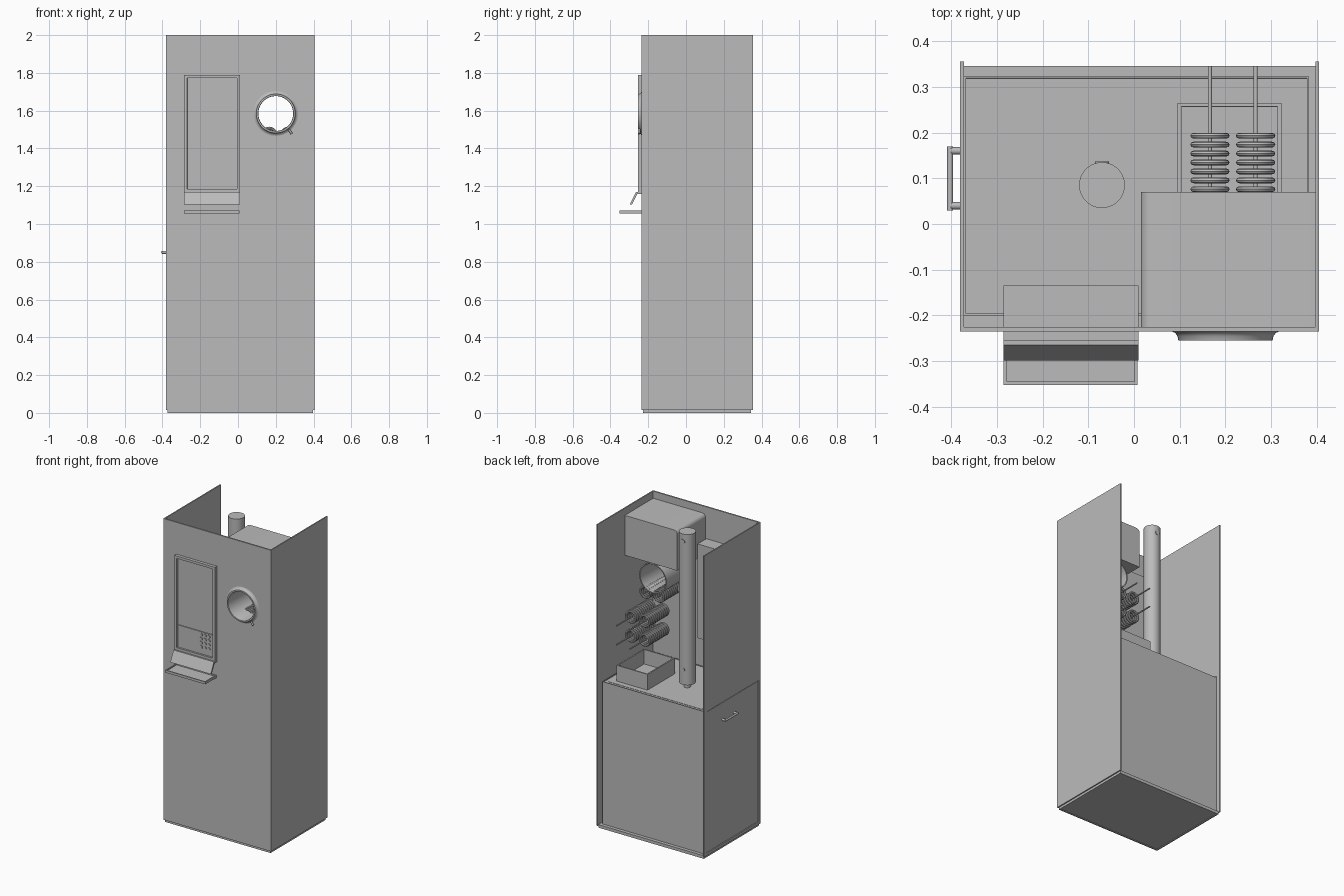
import bpy, bmesh, math
from mathutils import Vector

cube = bpy.data.objects.get("Cube")
if cube:
    bpy.data.objects.remove(cube)

grey = bpy.data.materials.new("plain_grey")
grey.use_nodes = True
COLOR = (0.5, 0.5, 0.5, 1)
grey.diffuse_color = COLOR
grey.node_tree.nodes["Principled BSDF"].inputs["Base Color"].default_value = COLOR


def finish(name, bm, smooth=False):
    bmesh.ops.recalc_face_normals(bm, faces=bm.faces)
    mesh = bpy.data.meshes.new(name)
    bm.to_mesh(mesh)
    bm.free()
    mesh.materials.append(grey)
    obj = bpy.data.objects.new(name, mesh)
    bpy.context.collection.objects.link(obj)
    if smooth:
        activate(obj)
        bpy.ops.object.shade_smooth_by_angle(angle=math.radians(35))
    return obj


def activate(obj):
    bpy.ops.object.select_all(action='DESELECT')
    obj.select_set(True)
    bpy.context.view_layer.objects.active = obj


def box(name, x, y, z, recesses=(), side=None):
    """Box from ranges; each (margin, depth) sinks the face that points to side."""
    bm = bmesh.new()
    bmesh.ops.create_cube(bm, size=1)
    for v in bm.verts:
        for i, (lo, hi) in enumerate((x, y, z)):
            v.co[i] = hi if v.co[i] > 0 else lo
    bm.normal_update()
    if side:
        face = max(bm.faces, key=lambda f: f.normal.dot(Vector(side)))
        for margin, depth in recesses:
            bmesh.ops.inset_region(bm, faces=[face], thickness=margin)
            wall = bmesh.ops.inset_region(bm, faces=[face], thickness=0.0002)
            for v in face.verts:
                v.co -= Vector(side) * depth
    return finish(name, bm)


def rod(name, r, start, end, n=24):
    start, end = Vector(start), Vector(end)
    axis = end - start
    bm = bmesh.new()
    bmesh.ops.create_cone(bm, cap_ends=True, segments=n, radius1=r, radius2=r, depth=axis.length)
    bmesh.ops.rotate(bm, verts=bm.verts, matrix=axis.to_track_quat('Z', 'Y').to_matrix())
    bmesh.ops.translate(bm, verts=bm.verts, vec=(start + end) / 2)
    return finish(name, bm, True)


def lathe(name, loops, cx, cz, n):
    """Turn closed loops of (radius, y) around an axis along y."""
    bm = bmesh.new()
    for loop in loops:
        rows = []
        for k in range(n):
            a = math.tau * k / n
            rows.append([bm.verts.new((cx + r * math.cos(a), y, cz + r * math.sin(a))) for r, y in loop])
        for k in range(n):
            a, b = rows[k], rows[(k + 1) % n]
            for i in range(len(loop)):
                j = (i + 1) % len(loop)
                bm.faces.new((a[i], a[j], b[j], b[i]))
    return finish(name, bm, True)


def extrude_x(name, profile, x0, x1):
    """Extrude a (y, z) profile along x."""
    bm = bmesh.new()
    ends = [[bm.verts.new((x, y, z)) for y, z in profile] for x in (x0, x1)]
    for e in ends:
        bm.faces.new(e)
    for i in range(len(profile)):
        j = (i + 1) % len(profile)
        bm.faces.new((ends[0][i], ends[0][j], ends[1][j], ends[1][i]))
    return finish(name, bm)


def cut(obj, cutter):
    cutter.hide_render = True
    mod = obj.modifiers.new("opening", 'BOOLEAN')
    mod.operation, mod.solver, mod.object = 'DIFFERENCE', 'EXACT', cutter
    activate(obj)
    bpy.ops.object.modifier_apply(modifier=mod.name)
    bpy.data.objects.remove(cutter)


# Outer shell, open at the top and upper back
PORT_X, PORT_Z = 0.2, 1.585
TALL = (0.015, 2.0)
box("base", (-0.372, 0.397), (-0.228, 0.345), (0, 0.02), [(0.012, 0.004)], (0, 0, -1))
front = box("front_panel", (-0.372, 0.397), (-0.235, -0.225), TALL)
cut(front, rod("port_cutter", 0.098, (PORT_X, -0.3, PORT_Z), (PORT_X, -0.1, PORT_Z), 48))
box("left_wall", (0.397, 0.405), (-0.235, 0.355), TALL)
right = box("right_wall", (-0.38, -0.372), (-0.235, 0.355), TALL)
cut(right, box("door_cutter", (-0.5, -0.3), (-0.215, 0.325), (0.032, 0.965)))

# Side door with pull handle
box("side_door", (-0.378, -0.373), (-0.211, 0.321), (0.036, 0.961))
for y in (0.04, 0.16):
    rod("handle_post", 0.008, (-0.374, y, 0.85), (-0.402, y, 0.85), 16)
rod("handle_bar", 0.0065, (-0.402, 0.03, 0.85), (-0.402, 0.17, 0.85), 16)

# Lower cabinet with rimmed top and a flat cover
box("cabinet", (-0.372, 0.383), (-0.2, 0.323), (0.02, 0.958), [(0.006, 0.004)], (0, 0, 1))
box("cabinet_cover", (-0.325, 0.355), (-0.175, 0.3), (0.953, 0.956))

# Collecting tray
box("collecting_tray", (0.095, 0.322), (-0.02, 0.265), (0.956, 1.06), [(0.012, 0.095)], (0, 0, 1))

# Upright tube with side ports
rod("upright_tube", 0.05, (-0.07, 0.085, 0.987), (-0.07, 0.085, 1.98), 48)
rod("tube_outlet", 0.02, (-0.07, 0.085, 0.955), (-0.07, 0.085, 0.99))
for z in (1.085, 1.93):
    rod("tube_port", 0.015, (-0.07, 0.1, z), (-0.07, 0.137, z))

# Upper box with one rounded edge
upper = box("upper_box", (0.015, 0.397), (-0.225, 0.07), (1.69, 1.953))
bm = bmesh.new()
bm.from_mesh(upper.data)
edge = [e for e in bm.edges if all(v.co.x < 0.1 and v.co.z > 1.9 for v in e.verts)]
bmesh.ops.bevel(bm, geom=edge, offset=0.025, segments=6, profile=0.5, affect='EDGES')
bm.to_mesh(upper.data)
bm.free()
activate(upper)
bpy.ops.object.shade_smooth_by_angle(angle=math.radians(35))

# Round port with flared rim and through sleeve
lathe("round_port", [[(0.118, -0.235), (0.11, -0.238), (0.105, -0.245), (0.103, -0.255),
                      (0.094, -0.255), (0.092, -0.25), (0.092, 0.06), (0.099, 0.06),
                      (0.099, -0.23), (0.118, -0.23)]], PORT_X, PORT_Z, 64)
rod("port_latch", 0.006, (0.268, -0.248, 1.502), (0.284, -0.248, 1.478), 12)

# Ringed coils on rods
def coil(x, z, y_end, count, rod_start, rod_end):
    loops = []
    for k in range(count):
        y = y_end - 0.007 - 0.0195 * k
        loops.append([(0.035 + 0.008 * math.cos(a), y + 0.0065 * math.sin(a))
                      for a in (math.tau * i / 8 for i in range(8))])
    lathe("coil_rings", loops, x, z, 28)
    rod("coil_rod", 0.0045, (x, rod_start, z), (x, rod_end, z), 12)


for x in (0.166, 0.266):
    for z in (1.24, 1.365):
        coil(x, z, 0.2, 11, -0.03, 0.345)
    coil(x, 1.472, 0.05, 10, -0.225, 0.06)

# Screen unit with recessed display and keypad
SCREEN_X = (-0.285, 0.01)
box("screen_housing", SCREEN_X, (-0.225, -0.135), (1.17, 1.79))
box("screen_frame", SCREEN_X, (-0.255, -0.235), (1.17, 1.79), [(0.023, 0.012)], (0, -1, 0))
box("keypad_plate", (-0.262, -0.013), (-0.248, -0.242), (1.193, 1.335))
for i in range(3):
    for j in range(4):
        x, z = -0.095 + 0.028 * i, 1.235 + 0.027 * j
        rod("keypad_button", 0.011, (x, -0.246, z), (x, -0.253, z), 16)

# Sloped hood and tray below the screen
extrude_x("sloped_hood", [(-0.235, 1.17), (-0.265, 1.17), (-0.298, 1.102), (-0.286, 1.102),
                          (-0.258, 1.16), (-0.235, 1.16)], *SCREEN_X)
box("front_tray", (-0.285, 0.008), (-0.352, -0.235), (1.055, 1.071), [(0.01, 0.006)], (0, 0, 1))
